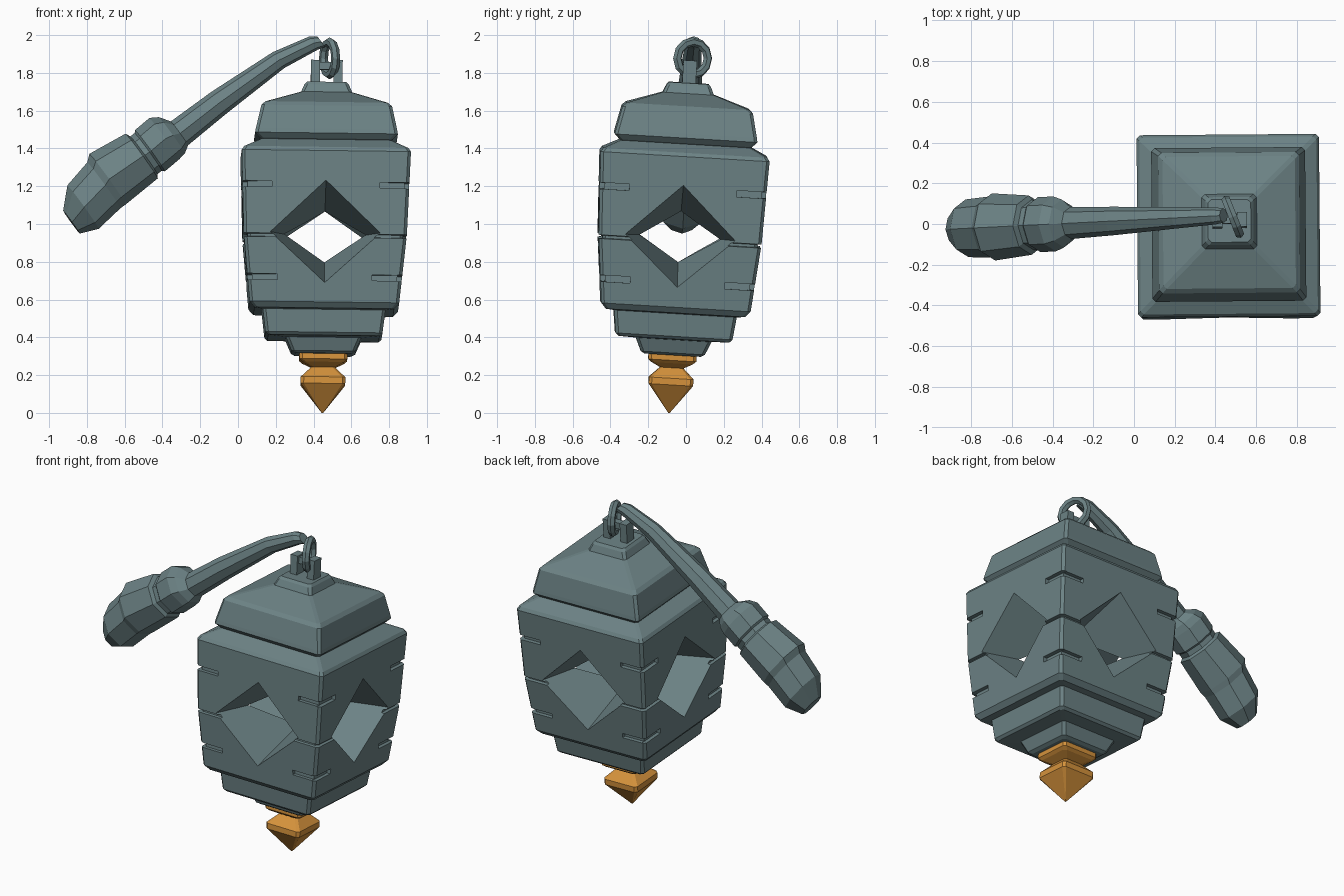
import bpy, bmesh, math
from mathutils import Matrix, Vector, Euler

cube = bpy.data.objects.get("Cube")
if cube:
    bpy.data.objects.remove(cube, do_unlink=True)


def material(name, colour):
    m = bpy.data.materials.new(name)
    m.use_nodes = True
    m.diffuse_color = colour
    m.node_tree.nodes["Principled BSDF"].inputs["Base Color"].default_value = colour
    return m


stone = material("blue grey stone", (0.15, 0.225, 0.235, 1))
amber = material("amber", (0.67, 0.29, 0.045, 1))

# The lantern leans slightly about its bottom tip
LEAN = Matrix.Translation((0.447, -0.09, 0)) @ Euler((-0.06, 0.013, 0.008)).to_matrix().to_4x4()


def add_loft(bm, rings):
    # Rings run counter-clockwise about the loft direction, so faces point outward
    loops = [[bm.verts.new(p) for p in ring] for ring in rings]
    n = len(loops[0])
    for a, b in zip(loops, loops[1:]):
        for i in range(n):
            j = (i + 1) % n
            bm.faces.new((a[i], a[j], b[j], b[i]))
    bm.faces.new(loops[0][::-1])
    bm.faces.new(loops[-1])


def add_box(bm, lo, hi):
    corners = ((lo[0], lo[1]), (hi[0], lo[1]), (hi[0], hi[1]), (lo[0], hi[1]))
    add_loft(bm, [[(x, y, z) for x, y in corners] for z in (lo[2], hi[2])])


def finish(name, bm, mat, matrix=Matrix()):
    bm.transform(matrix)
    bm.normal_update()
    me = bpy.data.meshes.new(name)
    bm.to_mesh(me)
    bm.free()
    ob = bpy.data.objects.new(name, me)
    bpy.context.collection.objects.link(ob)
    me.materials.append(mat)
    return ob


def square_ring(z, h):
    c = min(0.016, h * 0.2)     # chamfered corners
    k = h - c
    return [(k, -h, z), (h, -k, z), (h, k, z), (k, h, z),
            (-k, h, z), (-h, k, z), (-h, -k, z), (-k, -h, z)]


def tiers(name, profile, mat, matrix=LEAN):
    bm = bmesh.new()
    add_loft(bm, [square_ring(z, h) for z, h in profile])
    return finish(name, bm, mat, matrix)


# Pointed finial
tiers("bottom_finial", [(0, 0.004), (0.15, 0.118), (0.185, 0.118), (0.24, 0.062),
                        (0.265, 0.11), (0.28, 0.127), (0.322, 0.127)], amber)

# Stepped lantern body with a seam groove round its middle, cut upright and leaned afterwards
body = tiers("lantern_body", [
    (0.308, 0.15), (0.32, 0.17), (0.39, 0.20), (0.395, 0.295), (0.41, 0.31),
    (0.53, 0.325), (0.535, 0.37), (0.565, 0.396), (0.905, 0.430), (0.908, 0.412),
    (0.922, 0.412), (0.925, 0.432), (1.365, 0.448), (1.385, 0.435), (1.43, 0.345)],
    stone, Matrix())

# Cut a waisted diamond tunnel and the corner slots along each axis
for k in range(2):
    mid = 0.932 + 0.004 * k
    thick = 0.015 + 0.002 * k
    bm = bmesh.new()
    rings = []
    for y, w, h in ((0.5, 0.315, 0.295), (0, 0.14, 0.135), (-0.5, 0.315, 0.295)):
        rings.append([(w, y, mid), (0, y, mid + h), (-w, y, mid), (0, y, mid - h)])
    add_loft(bm, rings)
    for z, face, inner in ((1.185, 0.416, 0.285), (0.695, 0.384, 0.25)):
        for x0, x1 in ((inner, 0.6), (-0.6, -inner)):
            for y0, y1 in ((face, 0.6), (-0.6, -face)):
                add_box(bm, (x0, y0, z - thick), (x1, y1, z + thick))
    cutter = finish("window_cutter", bm, stone, Matrix.Rotation(k * math.pi / 2, 4, "Z"))
    cutter.hide_render = True
    mod = body.modifiers.new("window", "BOOLEAN")
    mod.operation = "DIFFERENCE"
    mod.solver = "MANIFOLD"
    mod.object = cutter
    bpy.context.view_layer.objects.active = body
    bpy.ops.object.modifier_apply(modifier=mod.name)
    bpy.data.objects.remove(cutter, do_unlink=True)
body.data.transform(LEAN)

# Roof with narrow neck and top collar
tiers("roof", [(1.425, 0.335), (1.435, 0.352), (1.462, 0.378), (1.485, 0.374),
               (1.61, 0.346), (1.63, 0.325), (1.69, 0.15), (1.695, 0.135),
               (1.735, 0.118), (1.75, 0.105)], stone)

# Staple that holds the ring
bm = bmesh.new()
for x in (-0.06, 0.06):
    add_box(bm, (x - 0.024, -0.036, 1.73), (x + 0.024, 0.036, 1.87))
add_box(bm, (-0.06, -0.02, 1.82), (0.06, 0.02, 1.86))
finish("ring_staple", bm, stone, LEAN)

# Hanging ring
bpy.ops.mesh.primitive_torus_add(major_segments=12, minor_segments=6, major_radius=0.087,
                                 minor_radius=0.024, location=(0.485, 0.035, 1.877),
                                 rotation=(0, math.pi / 2, 0.38))
ring = bpy.context.object
ring.name = "hanging_ring"
ring.data.materials.append(stone)

# Tapered handle: x, z and radius along its axis
path = [(0.44, 1.965, 0.035), (0.40, 1.958, 0.042), (0.215, 1.868, 0.052),
        (-0.10, 1.643, 0.07), (-0.31, 1.48, 0.078), (-0.35, 1.47, 0.118),
        (-0.39, 1.452, 0.135), (-0.466, 1.388, 0.135), (-0.475, 1.382, 0.123),
        (-0.498, 1.364, 0.123), (-0.51, 1.36, 0.146), (-0.69, 1.238, 0.165),
        (-0.71, 1.205, 0.15), (-0.82, 1.09, 0.142), (-0.882, 1.01, 0.075)]
pts = [Vector((x, 0.02 + 0.05 * x, z)) for x, z, r in path]
along = (pts[-1] - pts[0]).normalized()
side = along.cross(Vector((0, 0, 1))).normalized()
up = along.cross(side)
SIDES = 8
bm = bmesh.new()
add_loft(bm, [[p + (side * math.cos(a) + up * math.sin(a)) * r
               for a in (math.tau * i / SIDES for i in range(SIDES))]
              for p, (_, _, r) in zip(pts, path)])
finish("handle", bm, stone)
